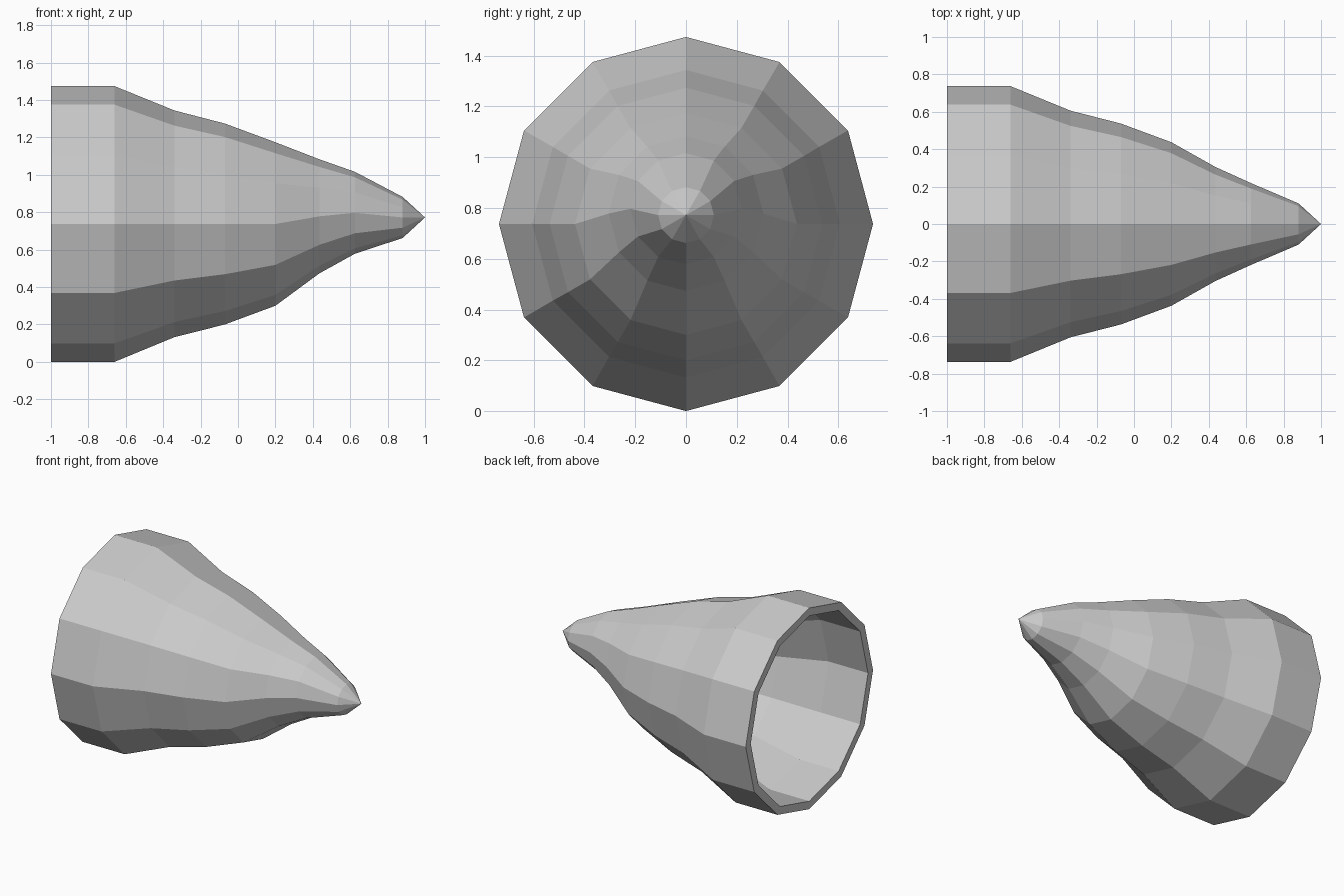
import bpy, bmesh
from math import sin, cos, pi

if "Cube" in bpy.data.objects:
    bpy.data.objects.remove(bpy.data.objects["Cube"])

SIDES = 12
WALL = .058
# outer profile: x, radius, centre height
OUTER = [(-1, .737, .737), (-.66, .737, .737), (-.34, .606, .738), (-.07, .537, .737),
         (.2, .437, .737), (.435, .305, .778), (.625, .219, .797), (.88, .11, .772)]
TIP = (1, 0, .772)

bm = bmesh.new()


def ring(x, r, z):
    return [bm.verts.new((x, r * sin(2 * pi * i / SIDES), z + r * cos(2 * pi * i / SIDES)))
            for i in range(SIDES)]


def bridge(a, b):
    for i in range(SIDES):
        j = (i + 1) % SIDES
        bm.faces.new((a[i], a[j], b[j], b[i]))


def skin(profile, tip):
    rings = [ring(*p) for p in profile]
    for a, b in zip(rings, rings[1:]):
        bridge(a, b)
    v = bm.verts.new(tip)
    for i in range(SIDES):
        bm.faces.new((rings[-1][i], rings[-1][(i + 1) % SIDES], v))
    return rings[0]


# outer skin, inner skin offset by the wall thickness, and the rim between
outer_rim = skin(OUTER, TIP)
inner = [(x - (.02 if x > -1 else 0), r - WALL, z) for x, r, z in OUTER]
inner_rim = skin(inner, (TIP[0] - .07, 0, TIP[2]))
bridge(outer_rim, inner_rim)

bmesh.ops.recalc_face_normals(bm, faces=bm.faces)
mesh = bpy.data.meshes.new("hollow_horn")
bm.to_mesh(mesh)
bm.free()
bpy.context.collection.objects.link(bpy.data.objects.new("hollow_horn", mesh))
